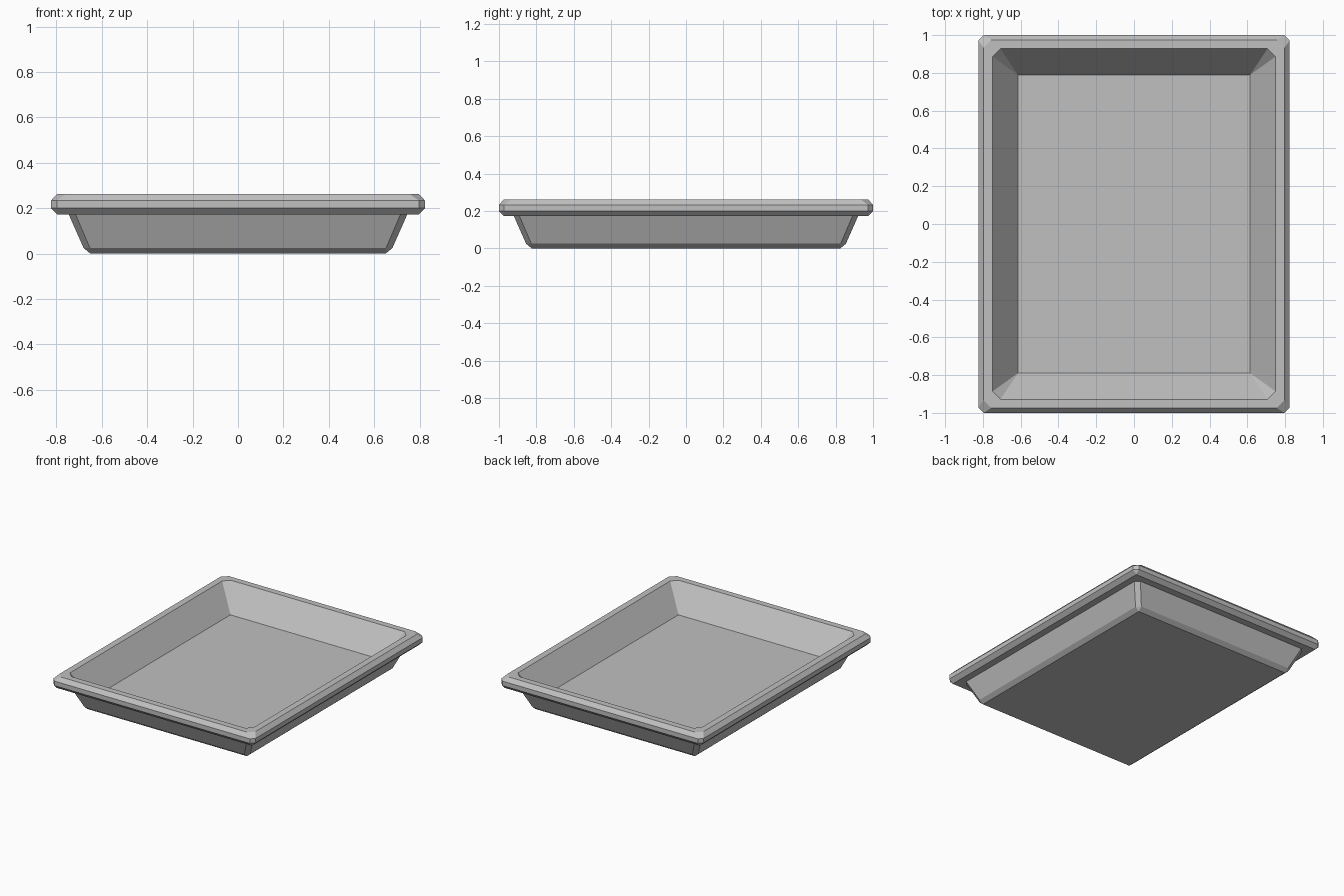
import bpy
import bmesh

cube = bpy.data.objects.get("Cube")
if cube:
    bpy.data.objects.remove(cube, do_unlink=True)

grey = bpy.data.materials.new("plain grey")
grey.use_nodes = True
colour = (0.53, 0.53, 0.53, 1)
grey.diffuse_color = colour
grey.node_tree.nodes["Principled BSDF"].inputs["Base Color"].default_value = colour


def corner_cut_ring(bm, hx, hy, z, cut):
    """Rectangle ring with its four corners cut off, as eight vertices."""
    points = []
    for sx, sy in ((1, 1), (-1, 1), (-1, -1), (1, -1)):
        pair = [(sx * hx, sy * (hy - cut)), (sx * (hx - cut), sy * hy)]
        points += pair if sx * sy > 0 else pair[::-1]
    return [bm.verts.new((x, y, z)) for x, y in points]


# Tray profile from the underside, round the rim and down to the inner floor:
# half width, half depth, height, corner cut
profile = [
    (0.65, 0.825, 0.0, 0.0),      # underside
    (0.68, 0.855, 0.025, 0.028),  # foot bevel
    (0.745, 0.92, 0.172, 0.03),   # outer wall meets rim
    (0.795, 0.972, 0.172, 0.0),   # rim underside
    (0.824, 1.0, 0.2, 0.028),     # rim edge
    (0.824, 1.0, 0.233, 0.028),
    (0.797, 0.974, 0.262, 0.04),  # rim top
    (0.749, 0.928, 0.262, 0.042),
    (0.615, 0.79, 0.085, 0.0),    # inner floor
]

bm = bmesh.new()
rings = [corner_cut_ring(bm, *row) for row in profile]
for low, high in zip(rings, rings[1:]):
    for i in range(8):
        j = (i + 1) % 8
        bm.faces.new((low[i], low[j], high[j], high[i]))
bm.faces.new(rings[0][::-1])
bm.faces.new(rings[-1])

# Sharp corners have doubled vertices: weld them
bmesh.ops.remove_doubles(bm, verts=bm.verts, dist=0.001)
bmesh.ops.recalc_face_normals(bm, faces=bm.faces)

mesh = bpy.data.meshes.new("tray")
bm.to_mesh(mesh)
bm.free()
mesh.materials.append(grey)
tray = bpy.data.objects.new("tray", mesh)
bpy.context.collection.objects.link(tray)
